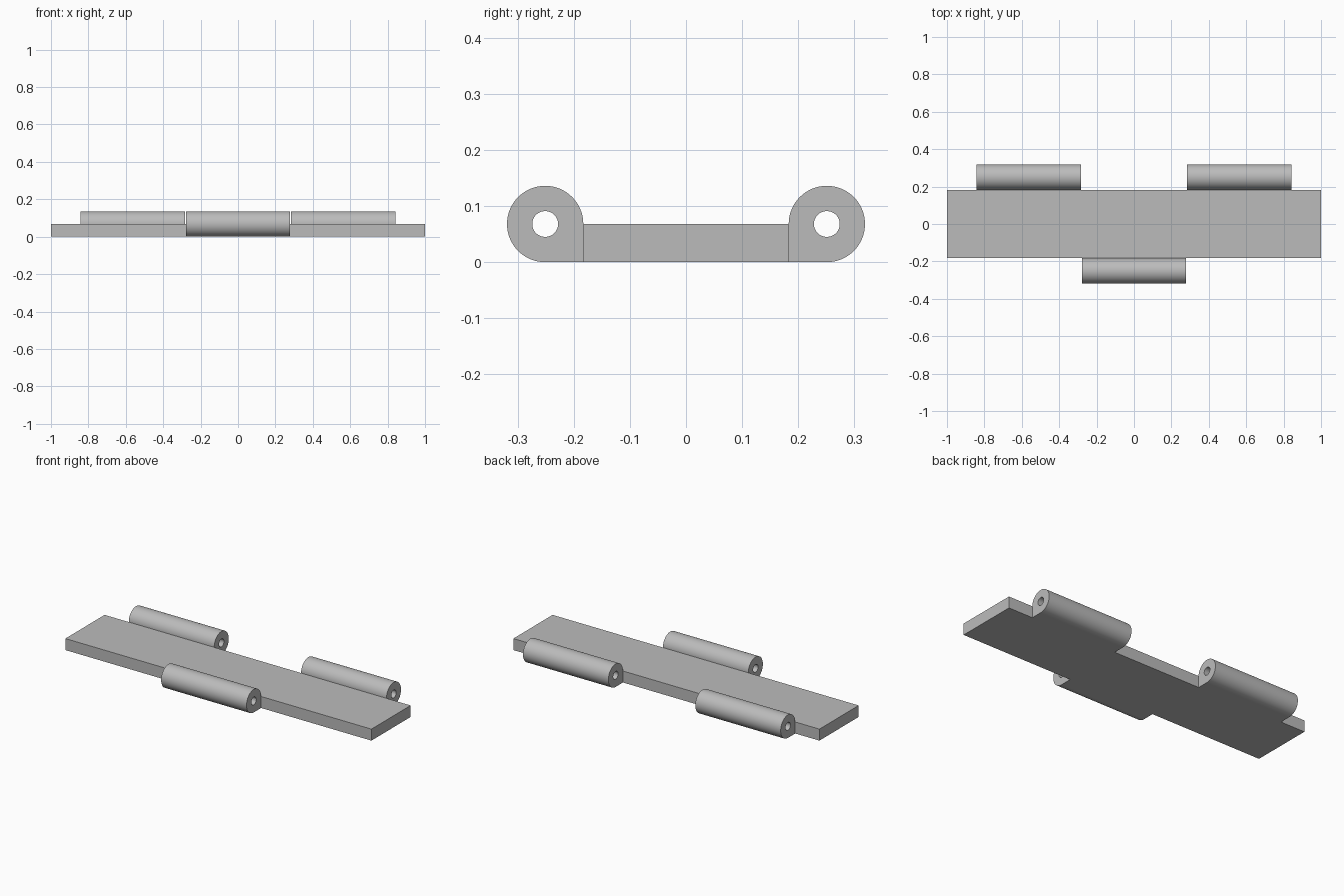
import bpy, bmesh
from math import cos, sin, pi, radians

cube = bpy.data.objects.get("Cube")
if cube:
    bpy.data.objects.remove(cube, do_unlink=True)

RADIUS = 0.068        # barrel radius, also the plate thickness
BORE = 0.023          # pin hole radius
HALF_WIDTH = 0.183    # half the plate depth
HALF_BARREL = 0.279   # half the barrel length
SEGMENTS = 64

grey = bpy.data.materials.new("plain_grey")
grey.use_nodes = True
colour = (0.5, 0.5, 0.5, 1)
grey.diffuse_color = colour
grey.node_tree.nodes["Principled BSDF"].inputs["Base Color"].default_value = colour


def add_object(name, bm):
    bmesh.ops.recalc_face_normals(bm, faces=bm.faces)
    mesh = bpy.data.meshes.new(name)
    bm.to_mesh(mesh)
    bm.free()
    mesh.materials.append(grey)
    obj = bpy.data.objects.new(name, mesh)
    bpy.context.collection.objects.link(obj)
    return obj


def add_knuckle(name, x, side):
    """Bored barrel whose lower inner quarter is squared off to meet the plate."""
    bm = bmesh.new()
    centre_y = side * (HALF_WIDTH + RADIUS)

    def ring(px, bore):
        verts = []
        for i in range(SEGMENTS):
            a = 2 * pi * i / SEGMENTS
            c, s = cos(a), sin(a)
            r = BORE if bore else RADIUS
            if not bore and c < 0 and s < 0:
                r /= max(-c, -s)
            verts.append(bm.verts.new((px, centre_y + side * r * c, RADIUS + r * s)))
        return verts

    left, right = x + HALF_BARREL, x - HALF_BARREL
    loops = [ring(left, False), ring(right, False), ring(right, True), ring(left, True)]
    for k, a in enumerate(loops):
        b = loops[(k + 1) % len(loops)]
        for i in range(SEGMENTS):
            j = (i + 1) % SEGMENTS
            bm.faces.new((a[i], a[j], b[j], b[i]))
    obj = add_object(name, bm)
    bpy.ops.object.select_all(action="DESELECT")
    obj.select_set(True)
    bpy.context.view_layer.objects.active = obj
    bpy.ops.object.shade_smooth_by_angle(angle=radians(30))


# Flat plate
bm = bmesh.new()
bmesh.ops.create_cube(bm, size=1)
for v in bm.verts:
    v.co = (v.co.x * 2, v.co.y * 2 * HALF_WIDTH, (v.co.z + 0.5) * RADIUS)
add_object("hinge_plate", bm)

# One knuckle in front, two behind
add_knuckle("front_knuckle", 0, -1)
for label, sign in (("left", 1), ("right", -1)):
    add_knuckle(f"back_{label}_knuckle", sign * 0.563, 1)
